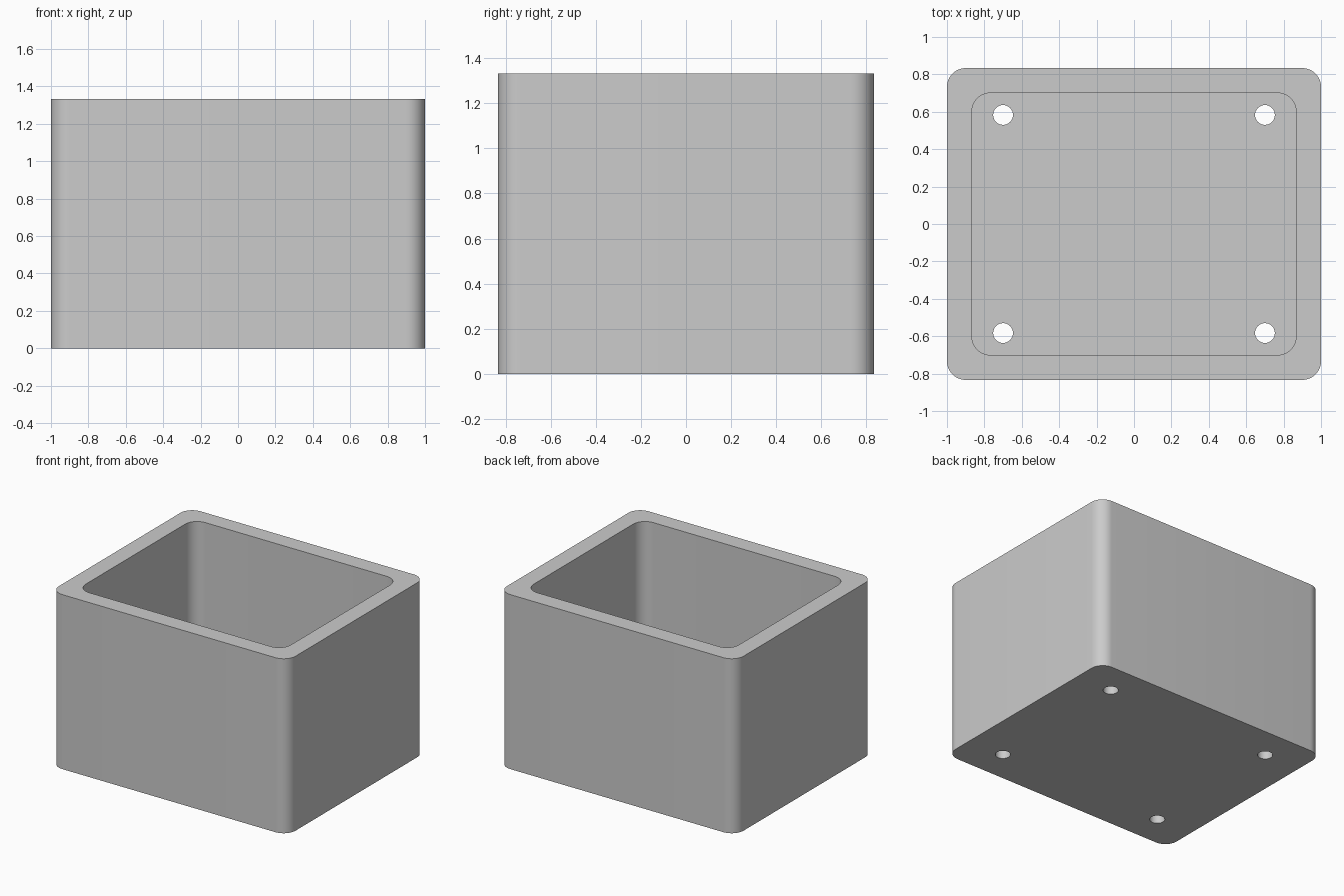
import bpy, bmesh, math

if "Cube" in bpy.data.objects:
    bpy.data.objects.remove(bpy.data.objects["Cube"], do_unlink=True)

WIDTH, DEPTH, HEIGHT = 2.0, 1.667, 1.333
WALL = 0.133
RADIUS = 0.1
HOLE_X, HOLE_Y, HOLE_R = 0.7, 0.583, 0.053

grey = bpy.data.materials.new("plain grey")
grey.use_nodes = True
colour = (0.6, 0.6, 0.6, 1.0)
grey.diffuse_color = colour
grey.node_tree.nodes["Principled BSDF"].inputs["Base Color"].default_value = colour


def finish(name, bm):
    mesh = bpy.data.meshes.new(name)
    bmesh.ops.recalc_face_normals(bm, faces=bm.faces)
    bm.to_mesh(mesh)
    bm.free()
    mesh.materials.append(grey)
    obj = bpy.data.objects.new(name, mesh)
    bpy.context.collection.objects.link(obj)
    return obj


def prism(name, outline, bottom, top):
    bm = bmesh.new()
    base = bm.faces.new([bm.verts.new((x, y, bottom)) for x, y in outline])
    raised = bmesh.ops.extrude_face_region(bm, geom=[base], use_keep_orig=True)["geom"]
    verts = [v for v in raised if isinstance(v, bmesh.types.BMVert)]
    bmesh.ops.translate(bm, verts=verts, vec=(0, 0, top - bottom))
    return finish(name, bm)


def rounded_rectangle(width, depth, radius, steps=12):
    points = []
    for corner, (sx, sy) in enumerate([(1, 1), (-1, 1), (-1, -1), (1, -1)]):
        for i in range(steps + 1):
            a = math.pi / 2 * (corner + i / steps)
            points.append((sx * (width / 2 - radius) + radius * math.cos(a),
                           sy * (depth / 2 - radius) + radius * math.sin(a)))
    return points


def circle(cx, cy, radius, steps=32):
    return [(cx + radius * math.cos(math.tau * i / steps),
             cy + radius * math.sin(math.tau * i / steps)) for i in range(steps)]


# Solid box body with rounded upright corners
box = prism("open_box", rounded_rectangle(WIDTH, DEPTH, RADIUS), 0, HEIGHT)

# Cavity open at the top, and four screw holes through the floor
cutters = [prism("cavity_cutter",
                 rounded_rectangle(WIDTH - 2 * WALL, DEPTH - 2 * WALL, RADIUS),
                 WALL, HEIGHT + 0.2)]
for sx in (-1, 1):
    for sy in (-1, 1):
        cutters.append(prism("hole_cutter", circle(sx * HOLE_X, sy * HOLE_Y, HOLE_R),
                             -0.1, WALL + 0.1))

bpy.ops.object.select_all(action="DESELECT")
bpy.context.view_layer.objects.active = box
box.select_set(True)
for cutter in cutters:
    cutter.hide_render = True
    mod = box.modifiers.new("cut", "BOOLEAN")
    mod.operation = "DIFFERENCE"
    mod.solver = "EXACT"
    mod.object = cutter
    bpy.ops.object.modifier_apply(modifier=mod.name)
    bpy.data.objects.remove(cutter, do_unlink=True)

# Smooth rounded corners, crisp rims
bpy.ops.object.shade_smooth_by_angle(angle=math.radians(30))
